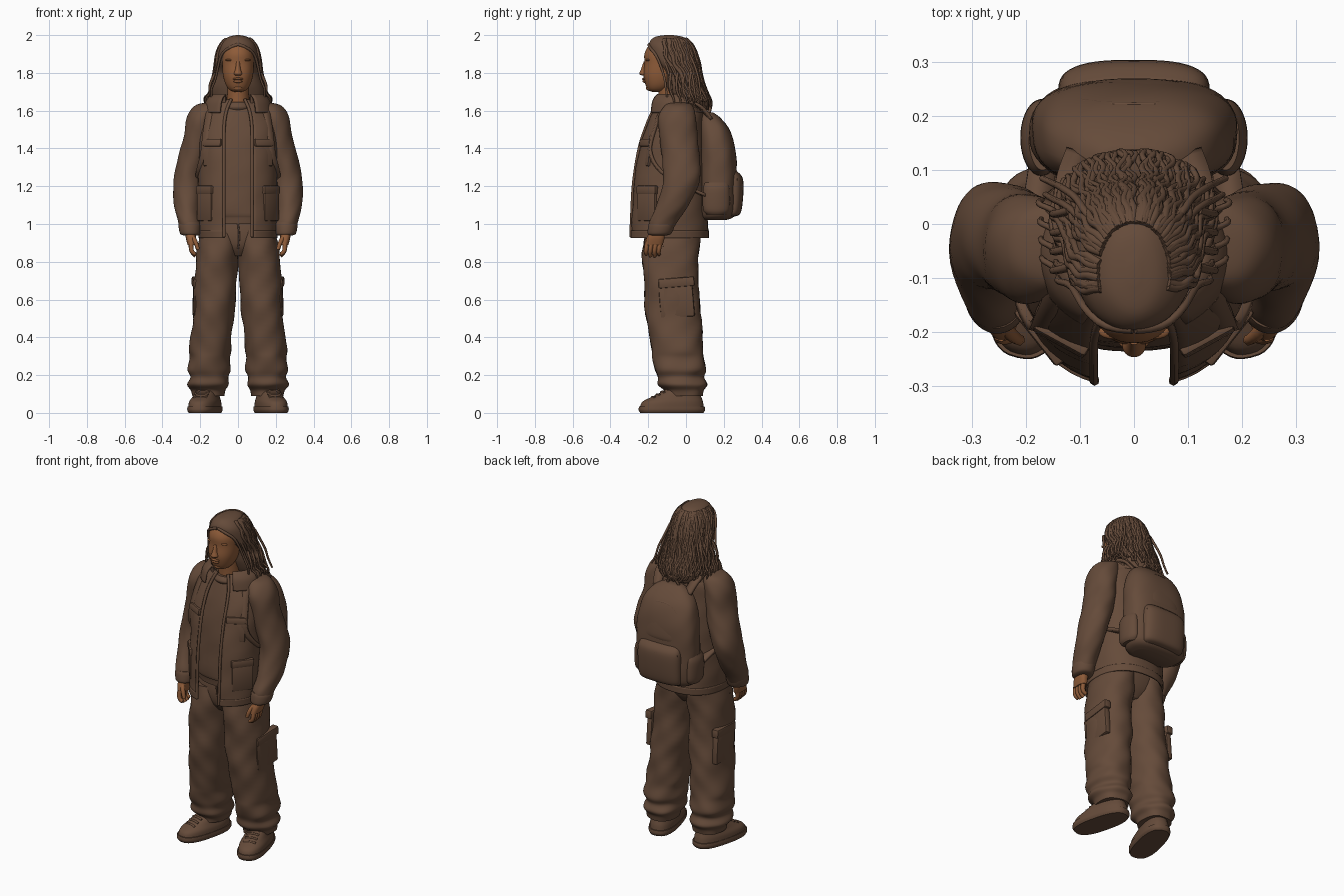
import bpy, bmesh, math, random
from mathutils import Vector, Matrix

random.seed(4)
default = bpy.data.objects.get("Cube")
if default:
    bpy.data.objects.remove(default)


def make_material(name, colour):
    mat = bpy.data.materials.new(name)
    mat.use_nodes = True
    mat.diffuse_color = colour
    bsdf = mat.node_tree.nodes["Principled BSDF"]
    bsdf.inputs["Base Color"].default_value = colour
    bsdf.inputs["Roughness"].default_value = 0.9
    return mat


CLOTH = make_material("dark brown", (0.13, 0.07, 0.042, 1))
SKIN = make_material("warm skin", (0.27, 0.105, 0.04, 1))
SIDES = (("left", 1), ("right", -1))


def finish(name, bm, mat, angle=50):
    bmesh.ops.recalc_face_normals(bm, faces=bm.faces)
    mesh = bpy.data.meshes.new(name)
    bm.to_mesh(mesh)
    bm.free()
    obj = bpy.data.objects.new(name, mesh)
    bpy.context.collection.objects.link(obj)
    mesh.materials.append(mat)
    bpy.ops.object.select_all(action="DESELECT")
    obj.select_set(True)
    bpy.context.view_layer.objects.active = obj
    bpy.ops.object.shade_smooth_by_angle(angle=math.radians(angle))
    return obj


def smooth_path(points, steps=5):
    """Catmull-Rom interpolation of tuples of any length."""
    pts = [Vector(p) for p in points]
    out = []
    for i in range(len(pts) - 1):
        a, b, c, d = pts[max(i - 1, 0)], pts[i], pts[i + 1], pts[min(i + 2, len(pts) - 1)]
        for k in range(steps):
            t = k / steps
            out.append(b + (c - a) * (t / 2) + (a * 2 - b * 5 + c * 4 - d) * (t * t / 2)
                       + (b * 3 - a - c * 3 + d) * (t ** 3 / 2))
    return out + [pts[-1]]


def ring_point(ring, a, power=2.0, grow=1.0):
    """Superellipse point; angle zero faces the front. Ring is x, y, z, rx, ry."""
    cx, cy, z, rx, ry = ring
    s, c = math.sin(a), math.cos(a)
    return Vector((cx + grow * rx * math.copysign(abs(s) ** (2 / power), s),
                   cy - grow * ry * math.copysign(abs(c) ** (2 / power), c), z))


def loft(name, rings, mat=CLOTH, side=1, power=2.0, fold=0.0, gap=0.0, thick=0.01, turn=None, n=48):
    """Skin stacked rings; a gap leaves the front open as a thick shell."""
    bm = bmesh.new()
    rows = []
    for ring in smooth_path(rings):
        row = []
        for i in range(n + bool(gap)):
            a = gap + (math.tau - 2 * gap) * i / n
            z = ring[2]
            grow = 1 + fold * (math.sin(3 * a + z * 25) + 0.7 * math.sin(5 * a - z * 44 + side))
            p = ring_point(ring, a, power, grow)
            if turn:
                p = turn @ p
            row.append(bm.verts.new((p.x * side, p.y, p.z)))
        rows.append(row)
    for low, high in zip(rows, rows[1:]):
        for i in range(n):
            j = i + 1 if gap else (i + 1) % n
            bm.faces.new((low[i], low[j], high[j], high[i]))
    if not gap:
        bm.faces.new(rows[0])
        bm.faces.new(rows[-1])
    obj = finish(name, bm, mat)
    if gap:
        shell = obj.modifiers.new("thickness", "SOLIDIFY")
        shell.thickness = thick


def tubes(name, paths, depth, mat=CLOTH, taper=1.0):
    curve = bpy.data.curves.new(name, "CURVE")
    curve.dimensions = "3D"
    curve.bevel_depth, curve.bevel_resolution, curve.resolution_u = depth, 1, 3
    curve.use_fill_caps = True
    for path in paths:
        spline = curve.splines.new("NURBS")
        spline.points.add(len(path) - 1)
        for i, p in enumerate(path):
            spline.points[i].co = (*p, 1)
            spline.points[i].radius = 1 + (taper - 1) * i / (len(path) - 1)
        spline.order_u = 3
        spline.use_endpoint_u = True
    curve.materials.append(mat)
    obj = bpy.data.objects.new(name, curve)
    bpy.context.collection.objects.link(obj)


def block(name, centre, size, spin=0.0, tilt=0.0, side=1, bevel=0.008):
    bm = bmesh.new()
    bmesh.ops.create_cube(bm, size=1)
    bmesh.ops.scale(bm, vec=size, verts=bm.verts)
    bmesh.ops.bevel(bm, geom=bm.edges[:], offset=bevel, segments=2, profile=0.5, affect="EDGES")
    bm.transform(Matrix.Translation((centre[0] * side, centre[1], centre[2]))
                 @ Matrix.Rotation(spin * side, 4, "Z") @ Matrix.Rotation(tilt, 4, "X"))
    finish(name, bm, CLOTH, 35)


def ball(name, centre, size):
    bm = bmesh.new()
    bmesh.ops.create_uvsphere(bm, u_segments=16, v_segments=10, radius=1)
    bm.transform(Matrix.Translation(centre) @ Matrix.Diagonal((*size, 1)))
    finish(name, bm, SKIN)


# Head, neck and face
loft("head", [(0, -.15, 1.7, .02, .03), (0, -.15, 1.71, .045, .05), (0, -.14, 1.74, .066, .075),
              (0, -.13, 1.79, .08, .095), (0, -.12, 1.85, .084, .1), (0, -.11, 1.9, .084, .11),
              (0, -.1, 1.94, .07, .1), (0, -.1, 1.97, .05, .06)], SKIN, power=2.2)
loft("neck", [(0, -.07, 1.55, .08, .08), (0, -.08, 1.64, .06, .065), (0, -.09, 1.76, .055, .06)], SKIN)
loft("nose", [(0, -.22, 1.785, .012, .01), (0, -.225, 1.795, .022, .022), (0, -.22, 1.82, .014, .018),
              (0, -.212, 1.86, .01, .012)], SKIN)
ball("upper_lip", (0, -.22, 1.768), (.028, .013, .007))
ball("lower_lip", (0, -.218, 1.755), (.024, .013, .008))
ball("chin", (0, -.19, 1.72), (.028, .022, .016))
for label, s in SIDES:
    ball(label + "_brow", (s * .036, -.2, 1.868), (.03, .014, .007))

# Hair: a parted cap with loose wavy locks
hair_rings = [(0, -.09, 2, .01, .02), (0, -.09, 1.99, .05, .075), (0, -.085, 1.96, .085, .11),
              (0, -.075, 1.92, .105, .122), (0, -.06, 1.86, .115, .125), (0, -.025, 1.8, .12, .1),
              (0, -.005, 1.72, .135, .1), (0, .025, 1.65, .135, .1), (0, .05, 1.6, .1, .07)]
loft("hair", hair_rings, power=2.1, fold=.01)
hair_path = smooth_path(hair_rings)
locks = []
for i in range(90):
    a = math.pi + random.uniform(-1.95, 1.95)
    phase, end, puff = random.uniform(0, 6), random.randint(34, 41), random.uniform(0, .06)
    locks.append([ring_point(r, a + (.002 * k + .01) * math.sin(k * .8 + phase), 2.1,
                             .94 + min(k, 20) * (.003 + puff / 20) + .004 * max(k - 20, 0))
                  for k, r in enumerate(hair_path) if 5 < k < end and k % 2])
tubes("hair_locks", locks, .009, taper=.6)
fringe, curls = [], []
for label, s in SIDES:
    for k in range(7):
        y = -.195 + k * .03
        top = 1.95 + .035 * math.sin(k * .55)
        fringe.append([(s * .003, y, top), (s * .05, y, top - .015), (s * .09, y + .035, 1.9),
                       (s * .107, y + .065, 1.83), (s * (.12 + k * .003), y + .085, 1.76),
                       (s * .15, y + .09, 1.7), (s * (.135 + k * .006), y + .1, 1.65)])
    for k in range(4):
        y = -.08 + k * .035
        curls.append([(s * .12, y, 1.8), (s * .155, y - .01, 1.74), (s * .145, y, 1.69),
                      (s * (.175 + k * .004), y + .015, 1.67), (s * .17, y + .02, 1.63)])
tubes("hair_fringe", fringe, .009, taper=.6)
tubes("hair_curls", curls, .008, taper=.6)

# Sweater
loft("sweater", [(0, -.08, 1, .17, .14), (0, -.08, 1.04, .175, .145), (0, -.08, 1.06, .18, .155),
                 (0, -.08, 1.25, .18, .15), (0, -.07, 1.45, .18, .14), (0, -.06, 1.56, .15, .12),
                 (0, -.07, 1.63, .085, .09)], power=2.4, fold=.01)
loft("sweater_neckband", [(0, -.075, 1.6, .085, .09), (0, -.08, 1.62, .09, .095), (0, -.08, 1.645, .075, .08)])

# Open jacket, front edges and collar
GAP = .31
jacket_rings = [(0, -.09, .93, .205, .21), (0, -.09, 1.05, .21, .205), (0, -.085, 1.22, .21, .2),
                (0, -.075, 1.4, .21, .18), (0, -.06, 1.52, .205, .155), (0, -.045, 1.6, .17, .135),
                (0, -.05, 1.66, .1, .1)]
loft("jacket", jacket_rings, power=2.3, fold=.008, gap=GAP)
loft("jacket_hem", [(0, -.09, .925, .208, .213), (0, -.09, .965, .21, .213)], power=2.3, gap=GAP)
tubes("jacket_edges", [[ring_point(r, s * GAP, 2.3) for r in smooth_path(jacket_rings)] for _, s in SIDES], .009)
loft("collar", [(0, -.05, 1.62, .12, .1), (0, -.05, 1.68, .12, .11), (0, -.05, 1.685, .14, .125),
                (0, -.055, 1.65, .17, .145), (0, -.055, 1.59, .185, .155)], gap=.55)

for label, s in SIDES:
    # Sleeve and hand
    loft(label + "_sleeve", [(.13, -.04, 1.645, .03, .04), (.165, -.04, 1.625, .065, .075), (.19, -.045, 1.56, .082, .1),
                             (.21, -.04, 1.45, .08, .1), (.24, -.025, 1.34, .08, .1), (.265, -.025, 1.23, .077, .097),
                             (.27, -.07, 1.1, .068, .085), (.26, -.115, 1.02, .06, .075), (.255, -.13, .98, .055, .066)],
         side=s, fold=.018)
    loft(label + "_cuff", [(.255, -.125, 1.01, .055, .068), (.255, -.13, .99, .06, .07), (.253, -.14, .95, .054, .063),
                           (.25, -.145, .94, .04, .045)], side=s)
    loft(label + "_palm", [(.25, -.15, .97, .027, .035), (.25, -.16, .93, .027, .047), (.245, -.17, .89, .022, .047)],
         SKIN, s, 2.5)
    fingers = [[(s * .248, y, .9), (s * .25, y - .006, .87), (s * .24, y - .008, .845), (s * .225, y - .005, tip)]
               for y, tip in ((-.205, .84), (-.183, .83), (-.16, .83), (-.138, .84))]
    thumb = [(s * .24, -.19, .93), (s * .222, -.215, .905), (s * .212, -.215, .865)]
    tubes(label + "_fingers", fingers + [thumb], .014, SKIN, .75)

    # Jacket pockets
    block(label + "_chest_pocket", (.135, -.212, 1.37), (.1, .02, .13), .5, -.1, s)
    block(label + "_chest_flap", (.135, -.212, 1.43), (.11, .025, .04), .5, -.15, s)
    block(label + "_hip_pocket", (.172, -.205, 1.1), (.12, .025, .17), .9, 0, s)
    block(label + "_hip_flap", (.173, -.206, 1.18), (.13, .03, .045), .9, 0, s)

    # Backpack strap as a flat ribbon
    bm = bmesh.new()
    rows = []
    for p in smooth_path([(.1, .13, 1.56), (.12, .07, 1.63), (.13, -.03, 1.66), (.14, -.13, 1.615), (.16, -.185, 1.5),
                          (.175, -.205, 1.37), (.2, -.12, 1.25), (.17, .1, 1.14)]):
        rows.append([bm.verts.new((s * (p.x + w), p.y + max(w, 0) * .5, p.z)) for w in (-.025, .025)])
    for (a, b), (c, d) in zip(rows, rows[1:]):
        bm.faces.new((a, b, d, c))
    strap = finish(label + "_strap", bm, CLOTH)
    strap.modifiers.new("thickness", "SOLIDIFY").thickness = .016

    # Trouser leg with bunched hem and cargo pocket
    loft(label + "_trouser_leg", [(.095, -.07, .97, .1, .145), (.108, -.08, .85, .11, .15), (.12, -.08, .7, .112, .142),
                                  (.125, -.07, .57, .112, .147), (.137, -.06, .45, .106, .143), (.147, -.045, .34, .112, .135),
                                  (.15, -.04, .29, .106, .135), (.155, -.03, .23, .114, .135), (.153, -.03, .19, .1, .122),
                                  (.157, -.02, .15, .11, .13), (.155, -.01, .12, .092, .105), (.155, -.01, .09, .085, .1)],
         side=s, power=2.2, fold=.022)
    block(label + "_cargo_pocket", (.218, -.05, .6), (.035, .18, .19), -.05, .08, s)
    block(label + "_cargo_flap", (.22, -.05, .69), (.042, .19, .05), -.05, .08, s)
    tubes(label + "_hip_seam", [[(s * .12, -.215, .96), (s * .17, -.195, .91), (s * .21, -.12, .88)]], .004)

    # Shoe
    turn = Matrix.Translation((.175, -.075, 0)) @ Matrix.Rotation(.24, 4, "Z")
    loft(label + "_sole", [(0, 0, 0, .072, .17), (0, 0, .015, .079, .178), (0, 0, .035, .078, .176)],
         side=s, power=2.6, turn=turn)
    loft(label + "_shoe", [(0, 0, .03, .076, .172), (0, .005, .06, .073, .162), (0, .03, .09, .062, .127),
                           (0, .06, .13, .054, .087), (0, .08, .19, .05, .065)], side=s, power=2.4, turn=turn)
    laces = []
    for k in range(4):
        y, z = -.1 + k * .025, .088 + k * .014
        laces.append([turn @ Vector((w * .035, y, z - abs(w) * .008)) for w in (-1, 0, 1)])
    tubes(label + "_laces", [[(p.x * s, p.y, p.z) for p in lace] for lace in laces], .007)

    # Backpack side pocket
    loft(label + "_backpack_side_pocket", [(.165, .16, 1.05, .03, .05), (.17, .16, 1.08, .038, .07),
                                           (.172, .16, 1.18, .038, .07), (.17, .16, 1.22, .025, .06)], side=s)

# Trouser seat and fly
loft("trouser_seat", [(0, -.07, 1.04, .17, .13), (0, -.07, .95, .185, .14), (0, -.075, .88, .15, .125),
                      (0, -.075, .83, .06, .09)], power=2.4)
tubes("fly_seam", [[(0, -.21, 1), (.012, -.213, .93), (0, -.198, .87)]], .005)

# Backpack with front pocket, upper panel and piping
loft("backpack", [(0, .15, 1.02, .12, .06), (0, .165, 1.04, .17, .09), (0, .17, 1.1, .19, .1), (0, .17, 1.27, .192, .1),
                  (0, .165, 1.4, .185, .095), (0, .15, 1.5, .16, .08), (0, .13, 1.56, .115, .055),
                  (0, .12, 1.59, .06, .025)], power=2.6, fold=.008)
loft("backpack_front_pocket", [(0, .23, 1.04, .11, .03), (0, .24, 1.06, .135, .05), (0, .245, 1.15, .14, .058),
                               (0, .245, 1.24, .138, .056), (0, .235, 1.28, .12, .035)], power=2.8)
loft("backpack_upper_panel", [(0, .22, 1.29, .12, .04), (0, .22, 1.32, .13, .05), (0, .21, 1.42, .115, .045),
                              (0, .19, 1.5, .08, .035), (0, .18, 1.52, .04, .02)], power=2.6)
tubes("backpack_piping", [[(x * .132, .298 - x * x * .03, 1.235) for x in (-1, -.5, 0, .5, 1)],
                          [(-.14, .235, 1.3), (-.135, .235, 1.42), (-.07, .22, 1.51), (.07, .22, 1.51),
                           (.135, .235, 1.42), (.14, .235, 1.3)]], .006)
tubes("backpack_handle", [[(-.04, .12, 1.57), (-.03, .13, 1.63), (.03, .13, 1.63), (.04, .12, 1.57)]], .009)
